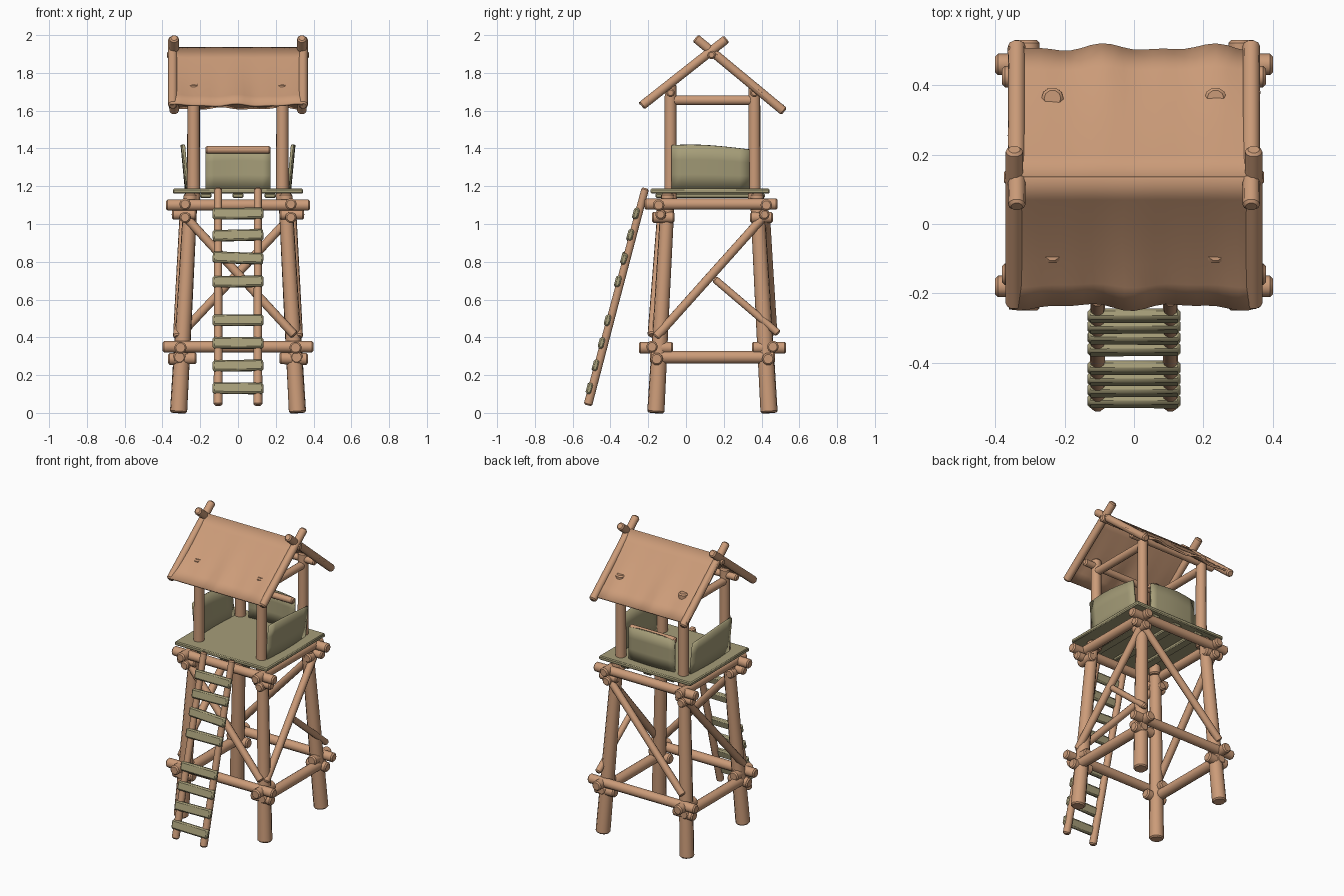
import bpy, bmesh, math, random
from mathutils import Vector, Matrix

if "Cube" in bpy.data.objects:
    bpy.data.objects.remove(bpy.data.objects["Cube"])

random.seed(4)


def material(name, rgb):
    m = bpy.data.materials.new(name)
    m.diffuse_color = (*rgb, 1)
    m.use_nodes = True
    m.node_tree.nodes["Principled BSDF"].inputs["Base Color"].default_value = m.diffuse_color
    return m


WOOD = material("tan_wood", (0.60, 0.33, 0.19))
OLIVE = material("olive_planks", (0.38, 0.34, 0.19))
CY = 0.14  # tower centre in y


def finish(bm, name, mat):
    bmesh.ops.recalc_face_normals(bm, faces=bm.faces)
    me = bpy.data.meshes.new(name)
    bm.to_mesh(me)
    bm.free()
    for p in me.polygons:
        p.use_smooth = True
    me.set_sharp_from_angle(angle=math.radians(40))
    me.materials.append(mat)
    ob = bpy.data.objects.new(name, me)
    bpy.context.collection.objects.link(ob)
    return ob


def log(name, a, b, r, r2=None, sides=10):
    """Round log from a to b with chamfered, slightly uneven ends."""
    a, b = Vector(a), Vector(b)
    r2 = r2 or r
    d = b - a
    L = d.length
    q = d.to_track_quat('Z', 'Y')
    bm = bmesh.new()
    rings = []
    c = 0.008
    for t, rad in ((0, r - c), (c, r), (L * 0.5, (r + r2) / 2 * random.uniform(.96, 1.03)),
                   (L - c, r2), (L, r2 - c)):
        rings.append([bm.verts.new(a + q @ Vector((
            rad * math.cos(math.tau * i / sides), rad * math.sin(math.tau * i / sides), t)))
            for i in range(sides)])
    for lo, hi in zip(rings, rings[1:]):
        for i in range(sides):
            j = (i + 1) % sides
            bm.faces.new((lo[i], lo[j], hi[j], hi[i]))
    bm.faces.new(rings[0][::-1])
    bm.faces.new(rings[-1])
    return finish(bm, name, WOOD)


def box(name, centre, size, rot=None, mat=OLIVE, bevel=0.006):
    bm = bmesh.new()
    bmesh.ops.create_cube(bm, size=1)
    bmesh.ops.scale(bm, vec=size, verts=bm.verts)
    if bevel:
        bmesh.ops.bevel(bm, geom=bm.edges[:], offset=bevel, segments=1, affect='EDGES')
    m = Matrix.Translation(centre) @ (rot or Matrix())
    bmesh.ops.transform(bm, matrix=m, verts=bm.verts)
    return finish(bm, name, mat)


def sheet(name, fn, nu, nv, thick, mat):
    """Thin sheet from fn(u, v), u and v in 0..1."""
    bm = bmesh.new()
    g = [[bm.verts.new(fn(i / nu, j / nv)) for j in range(nv + 1)] for i in range(nu + 1)]
    for i in range(nu):
        for j in range(nv):
            bm.faces.new((g[i][j], g[i + 1][j], g[i + 1][j + 1], g[i][j + 1]))
    ob = finish(bm, name, mat)
    s = ob.modifiers.new("thickness", 'SOLIDIFY')
    s.thickness = thick
    s.offset = 0
    return ob


# Legs, upper posts and the joints at each corner
for sx, xn in ((-1, "left"), (1, "right")):
    for sy, yn in ((-1, "front"), (1, "back")):
        n = f"{yn}_{xn}"
        log(f"{n}_leg", (sx * .315, CY + sy * .30, 0), (sx * .25, CY + sy * .235, 1.16), .046, .037)
        log(f"{n}_post", (sx * .235, CY + sy * .222, 1.1), (sx * .235, CY + sy * .222, 1.74), .035, .032)
        # short logs lashed around the lower and upper joints
        log(f"{n}_lower_stub", (sx * .305, CY + sy * .21, .345), (sx * .305, CY + sy * .39, .345), .033)
        log(f"{n}_lower_cross_stub", (sx * .22, CY + sy * .295, .29), (sx * .37, CY + sy * .295, .285), .033)
        log(f"{n}_upper_stub", (sx * .28, CY + sy * .20, 1.035), (sx * .28, CY + sy * .32, 1.035), .03)
        log(f"{n}_upper_cross_stub", (sx * .22, CY + sy * .27, 1.05), (sx * .35, CY + sy * .275, 1.05), .028)

# Horizontal beams
for sy, yn in ((-1, "front"), (1, "back")):
    log(f"{yn}_lower_beam", (-.40, CY + sy * .32, .35), (.40, CY + sy * .32, .35), .031)
    log(f"{yn}_upper_beam", (-.38, CY + sy * .285, 1.10), (.38, CY + sy * .285, 1.10), .031)
    log(f"{yn}_roof_beam", (-.33, CY + sy * .222, 1.695), (.33, CY + sy * .222, 1.695), .023)
for sx, xn in ((-1, "left"), (1, "right")):
    log(f"{xn}_lower_beam", (sx * .31, CY - .33, .295), (sx * .31, CY + .33, .295), .034)
    log(f"{xn}_upper_beam", (sx * .28, CY - .36, 1.105), (sx * .28, CY + .345, 1.105), .031)
    log(f"{xn}_roof_tie", (sx * .235, CY - .235, 1.655), (sx * .235, CY + .235, 1.655), .026)
    # Diagonal side brace
    log(f"{xn}_brace", (sx * .32, -.16, .40), (sx * .285, .43, 1.06), .024)
    # Crossed rafters
    log(f"{xn}_front_rafter", (sx * .345, -.235, 1.625), (sx * .345, .215, 1.98), .025)
    log(f"{xn}_back_rafter", (sx * .338, .52, 1.595), (sx * .338, .05, 1.985), .025)

# Other braces
log("right_half_brace", (.30, .15, .71), (.32, .49, .42), .02)
log("front_brace", (-.28, -.13, 1.04), (.30, -.18, .41), .024)
log("back_brace", (.30, .42, 1.06), (-.30, .46, .42), .024)
log("ridge_pole", (-.375, .135, 1.895), (.375, .135, 1.895), .022)


# Roof cloth: ragged eaves, soft folds, slight break over the post line
def roof(eave_y, eave_z, phase):
    def fn(u, v):
        x = -.36 + .72 * u
        y = .135 + (eave_y - .135) * v
        z = 1.932 + (eave_z - 1.932) * v
        fold = math.sin(u * 15 + phase) + .6 * math.sin(u * 27 + 2 * phase)
        z += .005 * fold * v - .012 * math.sin(math.pi * v)
        y += (.008 * fold * v ** 3) * (1 if eave_y > 0 else -1)
        return Vector((x + .004 * math.sin(9 * v + phase), y, z))
    return fn


sheet("front_roof_cloth", roof(-.235, 1.63, .5), 24, 6, .012, WOOD)
sheet("back_roof_cloth", roof(.505, 1.615, 2.0), 24, 6, .012, WOOD)

# Platform
box("platform", (0, .128, 1.174), (.69, .63, .026))
for i, x in enumerate((-.17, 0, .17)):
    box(f"platform_joist_{i}", (x, .128, 1.15), (.06, .58, .024))


# Wall panels, slightly bowed with uneven top edges
def side_wall(sx):
    return lambda u, v: Vector((
        sx * (.265 + .022 * v + .010 * math.sin(math.pi * u)), -.075 + .41 * u,
        1.185 + v * (.215 + .02 * math.sin(2.4 * u + 1))))


sheet("left_wall", side_wall(-1), 8, 3, .014, OLIVE)
sheet("right_wall", side_wall(1), 8, 3, .014, OLIVE)
sheet("back_wall", lambda u, v: Vector((
    -.172 + .344 * u, .365 + .012 * math.sin(math.pi * u), 1.185 + v * (.215 + .012 * math.sin(3 * u)))),
    8, 3, .014, OLIVE)
log("back_wall_rail", (-.172, .352, 1.393), (.172, .352, 1.393), .021)

# Ladder
foot, head = Vector((0, -.52, .04)), Vector((0, -.215, 1.19))
tilt = Matrix.Rotation(-math.atan2(head.y - foot.y, head.z - foot.z), 4, 'X')
for sx, xn in ((-1, "left"), (1, "right")):
    off = Vector((sx * .105, 0, 0))
    log(f"{xn}_ladder_rail", foot + off, head + off, .024, .021)
for i, z in enumerate((.13, .25, .37, .49, .695, .82, .94, 1.055)):
    p = foot.lerp(head, (z - foot.z) / (head.z - foot.z)) + Vector((0, -.014, 0))
    roll = Matrix.Rotation(random.uniform(-.04, .04), 4, 'Y')
    box(f"ladder_rung_{i}", p, (.268, .032, .06), tilt @ roll, OLIVE, .009)
